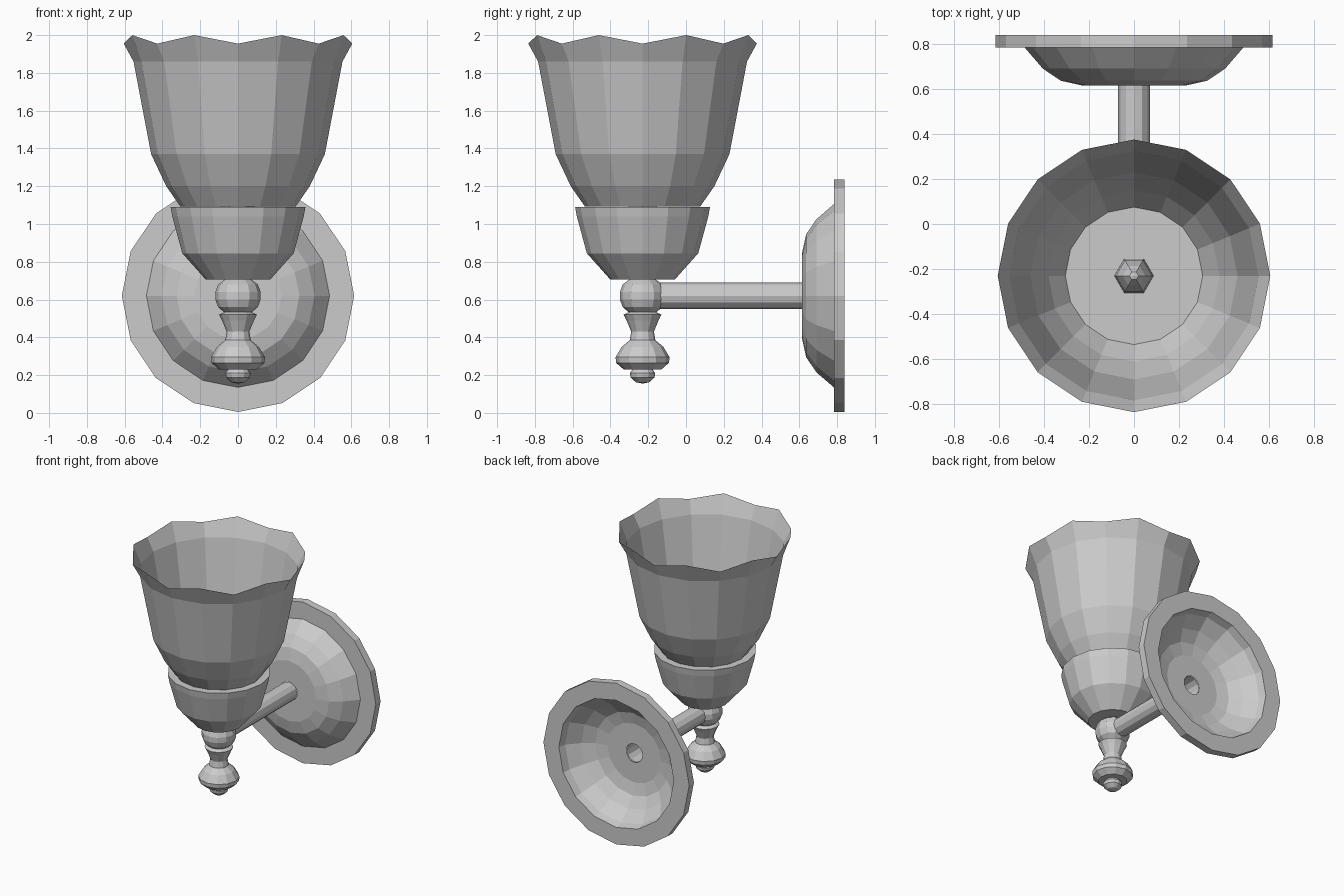
import bpy, bmesh, math
from mathutils import Matrix

if "Cube" in bpy.data.objects:
    bpy.data.objects.remove(bpy.data.objects["Cube"])

LAMP = Matrix.Translation((0, -0.23, 0))
# wall axis: local z runs along +y, centred at z = 0.62
WALL = Matrix.Translation((0, 0, 0.62)) @ Matrix.Rotation(-math.pi / 2, 4, 'X')


def lathe(name, profile, sides, matrix, wave=0.0):
    """Revolve (radius, height) points; radius 0 closes to a point.
    wave lowers every second vertex of the last ring."""
    bm = bmesh.new()
    rings = []
    for i, (r, h) in enumerate(profile):
        if r == 0:
            rings.append([bm.verts.new((0, 0, h))] * sides)
            continue
        ring = []
        for k in range(sides):
            a = 2 * math.pi * k / sides
            drop = wave if i == len(profile) - 1 and k % 2 == 0 else 0
            ring.append(bm.verts.new((r * math.cos(a), r * math.sin(a), h - drop)))
        rings.append(ring)
    for lo, hi in zip(rings, rings[1:]):
        for k in range(sides):
            n = (k + 1) % sides
            quad = list(dict.fromkeys((lo[k], lo[n], hi[n], hi[k])))
            bm.faces.new(quad)
    bm.transform(matrix)
    bmesh.ops.recalc_face_normals(bm, faces=bm.faces)
    mesh = bpy.data.meshes.new(name)
    bm.to_mesh(mesh)
    bm.free()
    ob = bpy.data.objects.new(name, mesh)
    bpy.context.collection.objects.link(ob)
    return ob


# Flared glass shade with a zigzag rim
lathe("shade", [(0, 1.092), (0.305, 1.092), (0.38, 1.2), (0.46, 1.37),
                (0.553, 1.86), (0.605, 2.0)], 16, LAMP, wave=0.045)

# Cup holding the shade
lathe("shade_cup", [(0, 0.705), (0.17, 0.705), (0.295, 0.845), (0.348, 1.04),
                    (0.357, 1.09), (0, 1.09)], 16, LAMP)

# Small six-sided knob inside the shade
lathe("inner_knob", [(0.087, 1.09), (0.08, 1.2), (0.05, 1.28),
                     (0.02, 1.32), (0, 1.325)], 6, LAMP)

# Ball joint under the cup
lathe("ball_joint", [(0, 0.53), (0.07, 0.53), (0.105, 0.56), (0.12, 0.6), (0.12, 0.64),
                     (0.105, 0.68), (0.07, 0.706), (0, 0.706)], 12, LAMP)

# Turned finial and its tip
lathe("finial", [(0, 0.23), (0.1, 0.23), (0.14, 0.265), (0.143, 0.295), (0.11, 0.35),
                 (0.068, 0.385), (0.06, 0.43), (0.085, 0.49), (0.1, 0.52),
                 (0.07, 0.535), (0, 0.535)], 12, LAMP)
lathe("finial_tip", [(0, 0.155), (0.035, 0.162), (0.063, 0.187), (0.067, 0.21),
                     (0.05, 0.235), (0, 0.235)], 12, LAMP)

# Hollow arm from the ball to the wall plate
lathe("arm", [(0.07, -0.2), (0.07, 0.615)], 12, WALL)

# Dished wall plate, hollow at the back, with a hole for the arm
lathe("wall_plate", [(0.07, 0.615), (0.23, 0.615), (0.325, 0.636), (0.405, 0.69),
                     (0.485, 0.783), (0.615, 0.783), (0.615, 0.84),
                     (0.485, 0.84), (0.47, 0.785), (0.395, 0.7), (0.315, 0.645),
                     (0.225, 0.624), (0.07, 0.624)], 16, WALL)
